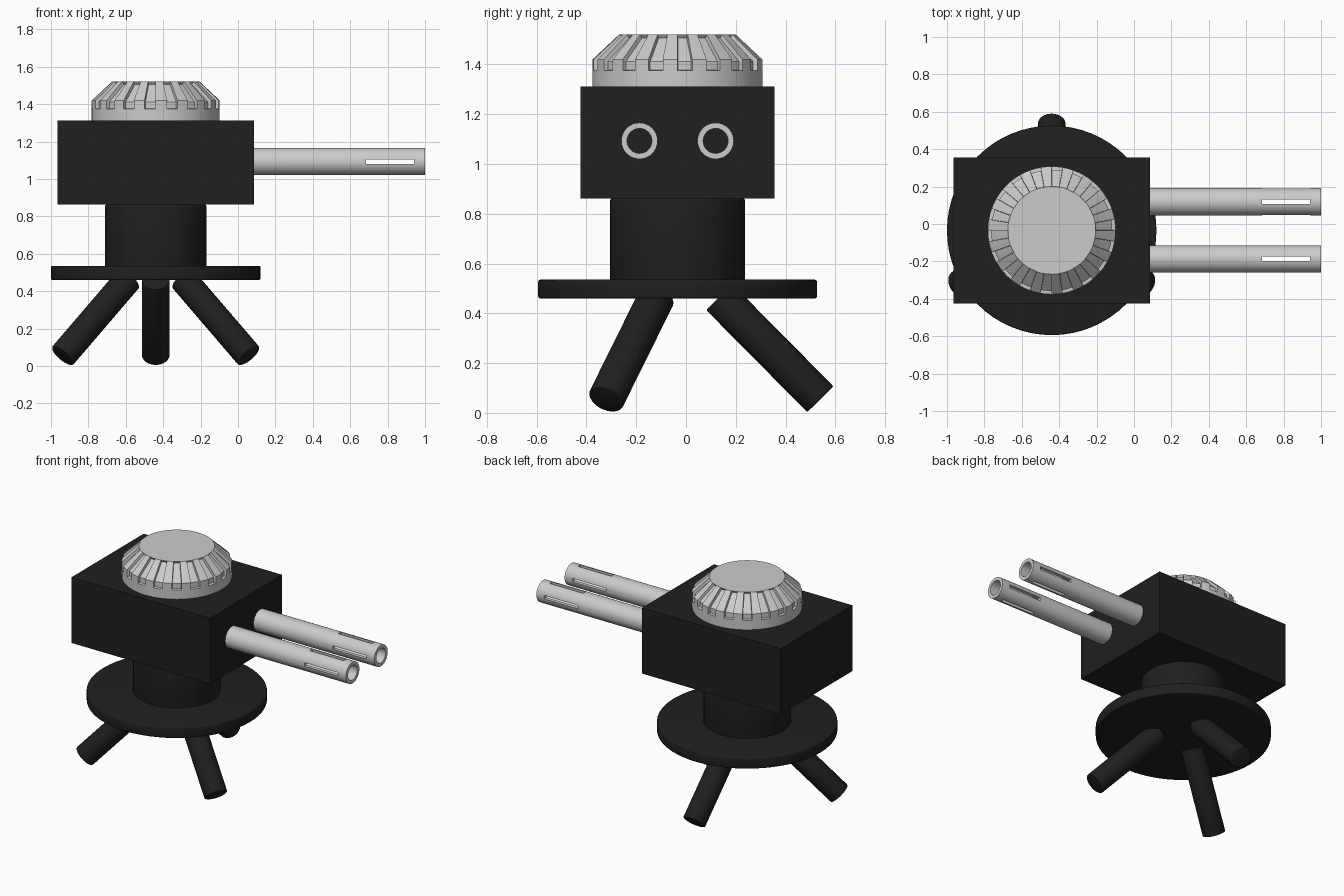
import bpy, bmesh, math
from mathutils import Vector

if "Cube" in bpy.data.objects:
    bpy.data.objects.remove(bpy.data.objects["Cube"])

CX, CY = -0.44, -0.034
black = bpy.data.materials.new("black_metal")
black.diffuse_color = (0.014, 0.014, 0.014, 1)
black.use_nodes = True
black.node_tree.nodes["Principled BSDF"].inputs["Base Color"].default_value = black.diffuse_color


def finish(ob, name, mat=None, bevel=0.0, angle=35):
    ob.name = name
    if mat:
        ob.data.materials.append(mat)
    bpy.ops.object.select_all(action='DESELECT')
    ob.select_set(True)
    bpy.context.view_layer.objects.active = ob
    if bevel:
        m = ob.modifiers.new("bevel", 'BEVEL')
        m.width, m.segments, m.limit_method = bevel, 3, 'ANGLE'
        bpy.ops.object.modifier_apply(modifier=m.name)
    bpy.ops.object.shade_smooth_by_angle(angle=math.radians(angle))
    return ob


def rod(name, a, b, r, verts=32, **kw):
    a, b = Vector(a), Vector(b)
    d = b - a
    bpy.ops.mesh.primitive_cylinder_add(vertices=verts, radius=r, depth=d.length,
                                        location=(a + b) / 2,
                                        rotation=d.to_track_quat('Z', 'Y').to_euler())
    return finish(bpy.context.object, name, **kw)


def box(name, size, loc):
    bpy.ops.mesh.primitive_cube_add(size=1, location=loc)
    ob = bpy.context.object
    ob.name, ob.scale = name, size
    bpy.ops.object.transform_apply(location=False, rotation=False, scale=True)
    return ob


def lathe(name, profile, n, closed=False):
    bm = bmesh.new()
    vs = [bm.verts.new((r, 0, z)) for r, z in profile]
    es = [bm.edges.new(p) for p in zip(vs, vs[1:])]
    if closed:
        es.append(bm.edges.new((vs[-1], vs[0])))
    bmesh.ops.spin(bm, geom=vs + es, axis=(0, 0, 1), cent=(0, 0, 0), steps=n, angle=math.tau)
    bmesh.ops.remove_doubles(bm, verts=bm.verts[:], dist=1e-5)
    bmesh.ops.recalc_face_normals(bm, faces=bm.faces[:])
    me = bpy.data.meshes.new(name)
    ob = bpy.data.objects.new(name, me)
    bpy.context.collection.objects.link(ob)
    return ob, bm


# tripod legs
for i in range(3):
    t = math.radians(90 + 120 * i)
    p = lambda r, z: (CX + r * math.cos(t), CY + r * math.sin(t), z)
    rod(f"leg_{i + 1}", p(0.168, 0.465), p(0.574, 0.055), 0.074, mat=black, bevel=0.006)

# base plate, neck and housing
rod("base_plate", (CX, CY, 0.46), (CX, CY, 0.535), 0.56, 64, mat=black, bevel=0.008)
rod("neck", (CX, CY, 0.52), (CX, CY, 0.865), 0.272, 48, mat=black, bevel=0.015)
finish(box("housing", (1.05, 0.78, 0.45), (CX, CY, 1.087)), "housing", black)

# fluted cap on top
cap, bm = lathe("cap", [(0, 1.52), (0.235, 1.52), (0.342, 1.42), (0.342, 1.375),
                        (0.342, 1.308), (0, 1.308)], 72)
flutes = []
for f in bm.faces:
    c = f.calc_center_median()
    k = int((math.atan2(c.y, c.x) % math.tau) / math.tau * 72)
    if k % 4 < 2 and 1.38 < c.z < 1.51:
        flutes.append(f)
bmesh.ops.inset_region(bm, faces=flutes, thickness=0.002, depth=-0.018, use_even_offset=True)
bm.to_mesh(cap.data)
bm.free()
cap.location = (CX, CY, 0)
finish(cap, "cap")

# twin hollow barrels with four slots each
for side, y in (("left", 0.119), ("right", -0.187)):
    tube, bm = lathe("barrel", [(0.073, 0), (0.073, 0.93), (0.05, 0.93), (0.05, 0)], 32, True)
    bm.to_mesh(tube.data)
    bm.free()
    tube.location, tube.rotation_euler = (0.07, y, 1.093), (0, math.pi / 2, 0)
    bpy.context.view_layer.objects.active = tube
    for size in ((0.255, 0.3, 0.024), (0.255, 0.024, 0.3)):
        cutter = box("slot_cutter", size, (0.813, y, 1.093))
        bpy.context.view_layer.objects.active = tube
        m = tube.modifiers.new("slot", 'BOOLEAN')
        m.operation, m.solver, m.object = 'DIFFERENCE', 'EXACT', cutter
        bpy.ops.object.modifier_apply(modifier=m.name)
        bpy.data.objects.remove(cutter)
    finish(tube, side + "_barrel")
